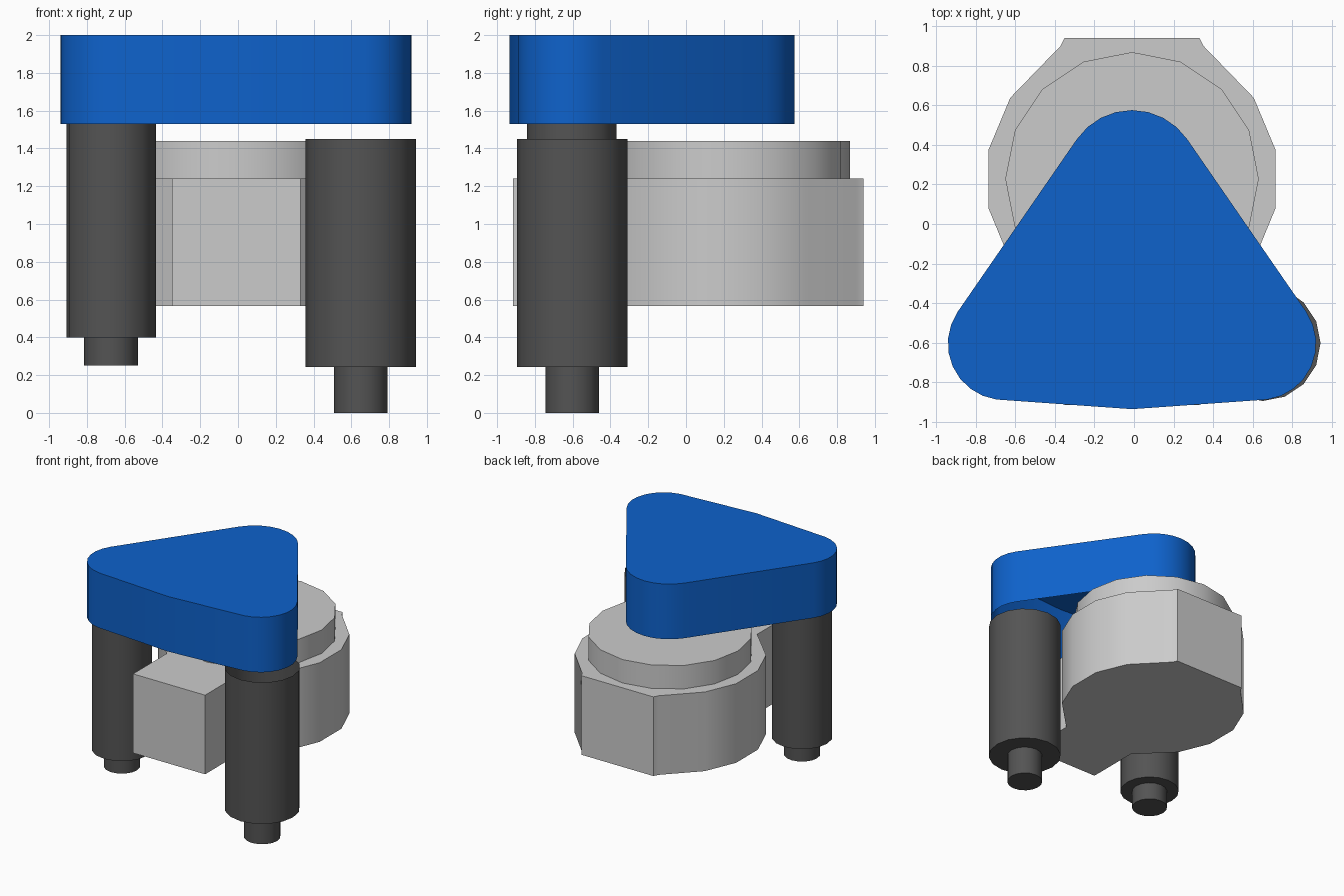
import bpy, bmesh, math

cube = bpy.data.objects.get("Cube")
if cube:
    bpy.data.objects.remove(cube, do_unlink=True)


def material(name, rgb):
    m = bpy.data.materials.new(name)
    m.use_nodes = True
    m.diffuse_color = (*rgb, 1)
    m.node_tree.nodes["Principled BSDF"].inputs["Base Color"].default_value = (*rgb, 1)
    return m


BLUE = material("blue", (0.0044, 0.122, 0.60))
LIGHT = material("light grey", (0.60, 0.60, 0.60))
DARK = material("dark grey", (0.088, 0.088, 0.088))


def arc(cx, cy, r, a0, a1, n):
    """Points on an arc, angles in degrees, both ends included."""
    return [(cx + r * math.cos(math.radians(a0 + (a1 - a0) * i / n)),
             cy + r * math.sin(math.radians(a0 + (a1 - a0) * i / n))) for i in range(n + 1)]


def circle(cx, cy, r, n=16):
    return arc(cx, cy, r, 0, 360, n)[:-1]


def prism(name, outline, z0, z1, mat, top=True, bottom=True):
    """Extrude a counter-clockwise outline, with optional end caps."""
    bm = bmesh.new()
    lo = [bm.verts.new((x, y, z0)) for x, y in outline]
    hi = [bm.verts.new((x, y, z1)) for x, y in outline]
    n = len(outline)
    for i in range(n):
        j = (i + 1) % n
        bm.faces.new((lo[i], lo[j], hi[j], hi[i]))
    if top:
        bm.faces.new(hi)
    if bottom:
        bm.faces.new(lo[::-1])
    me = bpy.data.meshes.new(name)
    bm.to_mesh(me)
    bm.free()
    me.materials.append(mat)
    ob = bpy.data.objects.new(name, me)
    bpy.context.scene.collection.objects.link(ob)
    bpy.ops.object.select_all(action='DESELECT')
    ob.select_set(True)
    bpy.context.view_layer.objects.active = ob
    bpy.ops.object.shade_smooth_by_angle(angle=math.radians(30))
    return ob


CX = -0.01  # symmetry line of the cap and the body

# Rounded triangular cap, a thin shell open underneath
cap_half = arc(0.645, -0.604, 0.285, -82, 34.3, 8) + arc(0, 0.237, 0.338, 34.3, 90, 4)
cap = [(0, -0.935)] + cap_half + [(-x, y) for x, y in cap_half[-2::-1]]
prism("cap", [(x + CX, y) for x, y in cap], 1.53, 2.0, BLUE, bottom=False)

# Faceted round body with a straight bar running front to back
body_half = [(0.34, -0.915), (0.34, -0.46), (0.36, -0.44), (0.615, -0.186), (0.725, 0.08),
             (0.725, 0.374), (0.615, 0.637), (0.36, 0.90), (0.34, 0.94)]
body = body_half + [(-x, y) for x, y in reversed(body_half)]
prism("body", [(x + CX, y) for x, y in body], 0.565, 1.24, LIGHT)
prism("body_disc", circle(CX, 0.228, 0.64), 1.23, 1.44, LIGHT)

# Legs: a wide tube with a narrow foot below; x, y, tube radius, foot z, tube z range
for side, x, y, r, foot_z, z0, z1 in (("right", -0.672, -0.605, 0.237, 0.25, 0.40, 1.61),
                                      ("left", 0.65, -0.602, 0.292, 0.0, 0.242, 1.45)):
    prism(side + "_leg", circle(x, y, r), z0, z1, DARK, top=False)
    prism(side + "_foot", circle(x, y, 0.142), foot_z, z0 + 0.02, DARK)
